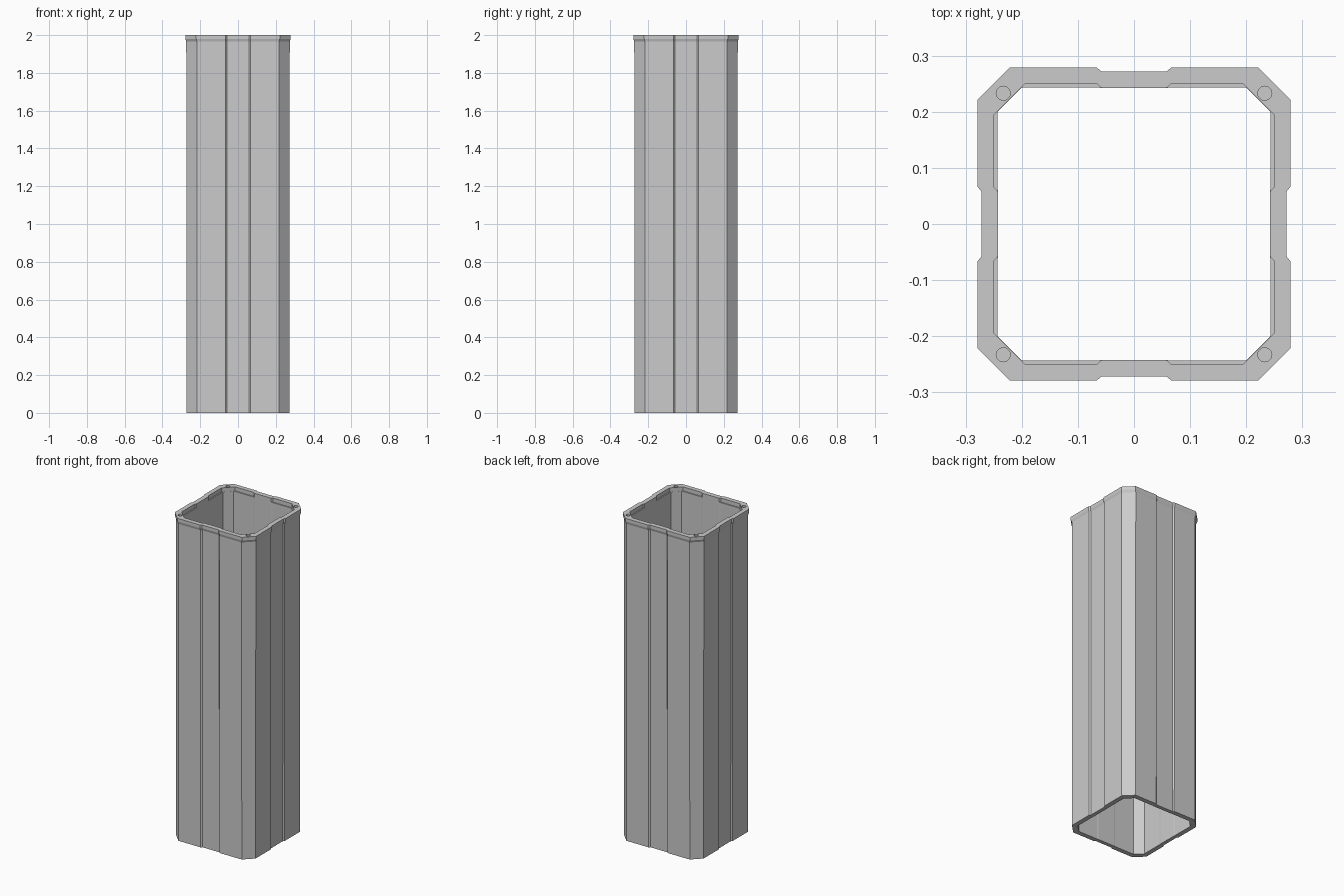
import bpy, bmesh
from math import pi
from mathutils import Matrix

cube = bpy.data.objects.get("Cube")
if cube:
    bpy.data.objects.remove(cube, do_unlink=True)

# Light grey plastic
grey = bpy.data.materials.new("light_grey")
grey.use_nodes = True
colour = (0.6, 0.6, 0.6, 1)
grey.diffuse_color = colour
grey.node_tree.nodes["Principled BSDF"].inputs["Base Color"].default_value = colour


def make_object(name, bm):
    bmesh.ops.recalc_face_normals(bm, faces=bm.faces)
    mesh = bpy.data.meshes.new(name)
    bm.to_mesh(mesh)
    bm.free()
    mesh.materials.append(grey)
    obj = bpy.data.objects.new(name, mesh)
    bpy.context.collection.objects.link(obj)
    return obj


def ring(bm, z, half, groove, diagonal):
    """Chamfered square with a shallow groove in the middle of each side."""
    corner = diagonal - half
    side = [(-corner, half), (-0.066, half), (-0.058, groove),
            (0.058, groove), (0.066, half), (corner, half)]
    verts = []
    for k in range(4):
        turn = Matrix.Rotation(k * pi / 2, 3, "Z")
        verts += [bm.verts.new(turn @ Matrix.Translation((x, -d, z)).translation)
                  for x, d in side]
    return verts


# Hollow tube: outside going up, over the rim, then inside going down
sections = [
    (0.0, 0.273, 0.266, 0.490),
    (1.965, 0.274, 0.267, 0.491),
    (1.98, 0.2785, 0.272, 0.500),
    (2.0, 0.2785, 0.272, 0.500),
    (2.0, 0.250, 0.2425, 0.444),
    (1.975, 0.250, 0.2425, 0.444),
    (1.975, 0.2435, 0.2425, 0.4435),
    (0.0, 0.2435, 0.2425, 0.4435),
]
bm = bmesh.new()
rings = [ring(bm, *s) for s in sections]
for a, b in zip(rings, rings[1:] + rings[:1]):
    for i in range(len(a)):
        j = (i + 1) % len(a)
        bm.faces.new((a[i], a[j], b[j], b[i]))
tube = make_object("hollow_post", bm)

# Blind peg holes in the rim corners
bm = bmesh.new()
for sx in (-1, 1):
    for sy in (-1, 1):
        bmesh.ops.create_cone(bm, cap_ends=True, segments=24, radius1=0.0125,
                              radius2=0.0125, depth=0.12,
                              matrix=Matrix.Translation((sx * 0.233, sy * 0.233, 2.0)))
cutter = make_object("peg_hole_cutter", bm)
cutter.hide_render = True
cut = tube.modifiers.new("peg_holes", "BOOLEAN")
cut.operation = "DIFFERENCE"
cut.solver = "EXACT"
cut.object = cutter
bpy.context.view_layer.objects.active = tube
bpy.ops.object.modifier_apply(modifier=cut.name)
bpy.data.objects.remove(cutter, do_unlink=True)
